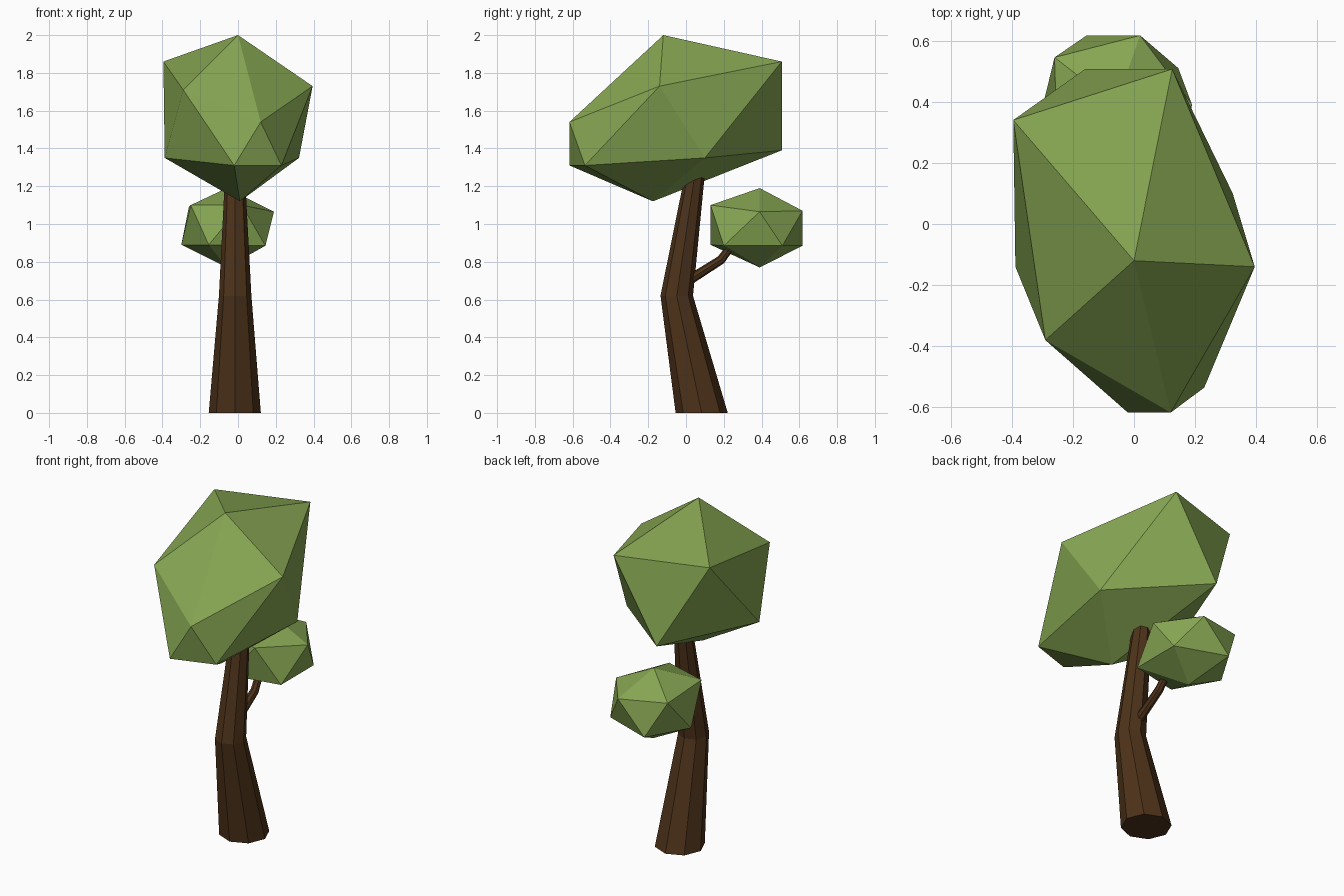
import bpy, bmesh
from math import sin, cos, tau, radians

if "Cube" in bpy.data.objects:
    bpy.data.objects.remove(bpy.data.objects["Cube"])


def material(name, rgb):
    m = bpy.data.materials.new(name)
    m.diffuse_color = (*rgb, 1)
    m.use_nodes = True
    m.node_tree.nodes["Principled BSDF"].inputs["Base Color"].default_value = m.diffuse_color
    return m


LEAF = material("leaf_green", (0.24, 0.38, 0.085))
BARK = material("bark_brown", (0.075, 0.032, 0.01))


def finish(bm, name, mat):
    bmesh.ops.recalc_face_normals(bm, faces=bm.faces)
    me = bpy.data.meshes.new(name)
    bm.to_mesh(me)
    bm.free()
    me.materials.append(mat)
    ob = bpy.data.objects.new(name, me)
    bpy.context.collection.objects.link(ob)
    return ob


def tube(name, rings, sides=8):
    """Loft rings of (x, y, z, radius, forward tilt in degrees)."""
    bm = bmesh.new()
    loops = []
    for x, y, z, r, tilt in rings:
        t = radians(tilt)
        loops.append([bm.verts.new((x + r * cos(a),
                                    y + r * sin(a) * cos(t),
                                    z - r * sin(a) * sin(t)))
                      for a in (tau * i / sides for i in range(sides))])
    for lo, hi in zip(loops, loops[1:]):
        for i in range(sides):
            j = (i + 1) % sides
            bm.faces.new((lo[i], lo[j], hi[j], hi[i]))
    bm.faces.new(loops[0])
    bm.faces.new(loops[-1])
    return finish(bm, name, BARK)


def crown(name, points):
    """Irregular 20-sided leaf mass: hull around top, two rings of five, bottom."""
    bm = bmesh.new()
    for p in points:
        bm.verts.new(p)
    bmesh.ops.convex_hull(bm, input=bm.verts)
    return finish(bm, name, LEAF)


# Bent, tapering trunk
tube("trunk", [(-0.017, 0.083, 0, 0.138, 0),
               (-0.015, -0.049, 0.62, 0.086, 0),
               (-0.016, 0.051, 1.29, 0.051, 0)])

# Side branch carrying the small crown
tube("branch", [(-0.02, -0.02, 0.68, 0.027, 58),
                (-0.02, 0.185, 0.81, 0.024, 48),
                (-0.03, 0.26, 0.91, 0.02, 35)])

# Large crown
crown("large_crown", [
    (0, -0.12, 2.0),
    (0.395, -0.14, 1.73), (0.12, -0.617, 1.54), (-0.29, -0.38, 1.71),
    (-0.395, 0.34, 1.86), (0.125, 0.507, 1.86),
    (-0.02, -0.617, 1.31), (0.23, -0.535, 1.31), (0.323, 0.10, 1.35),
    (-0.16, 0.507, 1.39), (-0.388, -0.14, 1.35),
    (0.01, -0.175, 1.12)])

# Small crown
crown("small_crown", [
    (-0.06, 0.39, 1.19),
    (0.19, 0.39, 1.065), (0.02, 0.617, 1.07), (-0.26, 0.545, 1.09),
    (-0.25, 0.21, 1.10), (0.02, 0.13, 1.10),
    (0.145, 0.51, 0.885), (-0.155, 0.617, 0.885), (-0.30, 0.38, 0.89),
    (-0.155, 0.13, 0.89), (0.145, 0.20, 0.885),
    (-0.06, 0.39, 0.77)])
